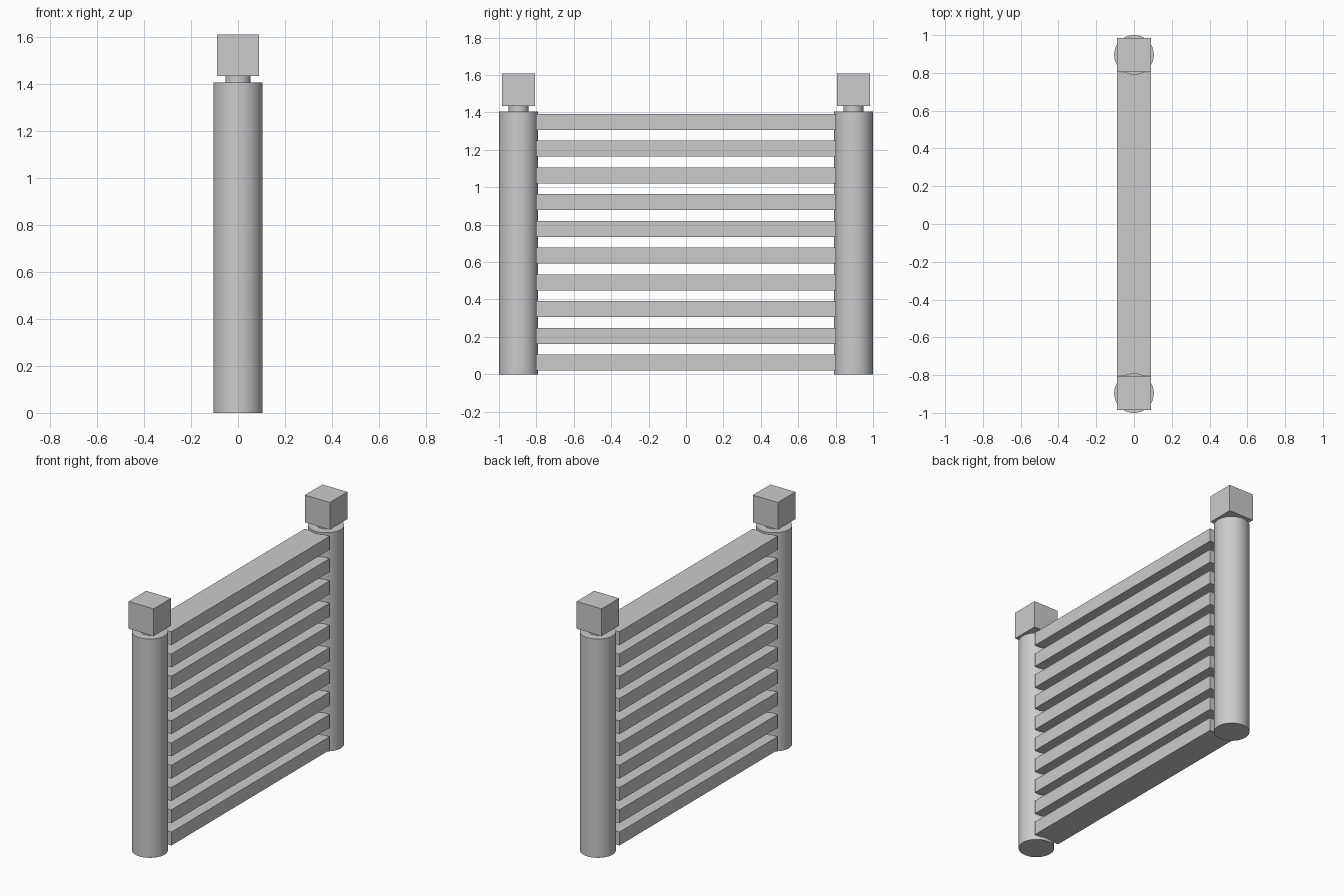
import bpy

if "Cube" in bpy.data.objects:
    bpy.data.objects.remove(bpy.data.objects["Cube"])

POST_Y = 0.895      # post centre distance from the middle
SLATS = 10


def box(name, size, loc):
    bpy.ops.mesh.primitive_cube_add(size=1, location=loc)
    ob = bpy.context.object
    ob.name = name
    ob.scale = size
    bpy.ops.object.transform_apply(location=False, rotation=False, scale=True)
    return ob


def cylinder(name, radius, z0, z1, y):
    bpy.ops.mesh.primitive_cylinder_add(vertices=64, radius=radius, depth=z1 - z0,
                                        location=(0, y, (z0 + z1) / 2))
    bpy.context.object.name = name
    bpy.ops.object.shade_smooth_by_angle()


# Round posts, each with a short neck and a cube cap
for side, y in (("front", -POST_Y), ("back", POST_Y)):
    cylinder(f"{side}_post", 0.105, 0, 1.406, y)
    cylinder(f"{side}_neck", 0.053, 1.40, 1.44, y)
    box(f"{side}_cap", (0.178, 0.178, 0.175), (0, y, 1.5215))

# Horizontal slats between the posts
for i in range(SLATS):
    z = 0.062 + i * 0.1431
    box(f"slat_{i + 1}", (0.178, 1.606, 0.086), (0, 0, z))
